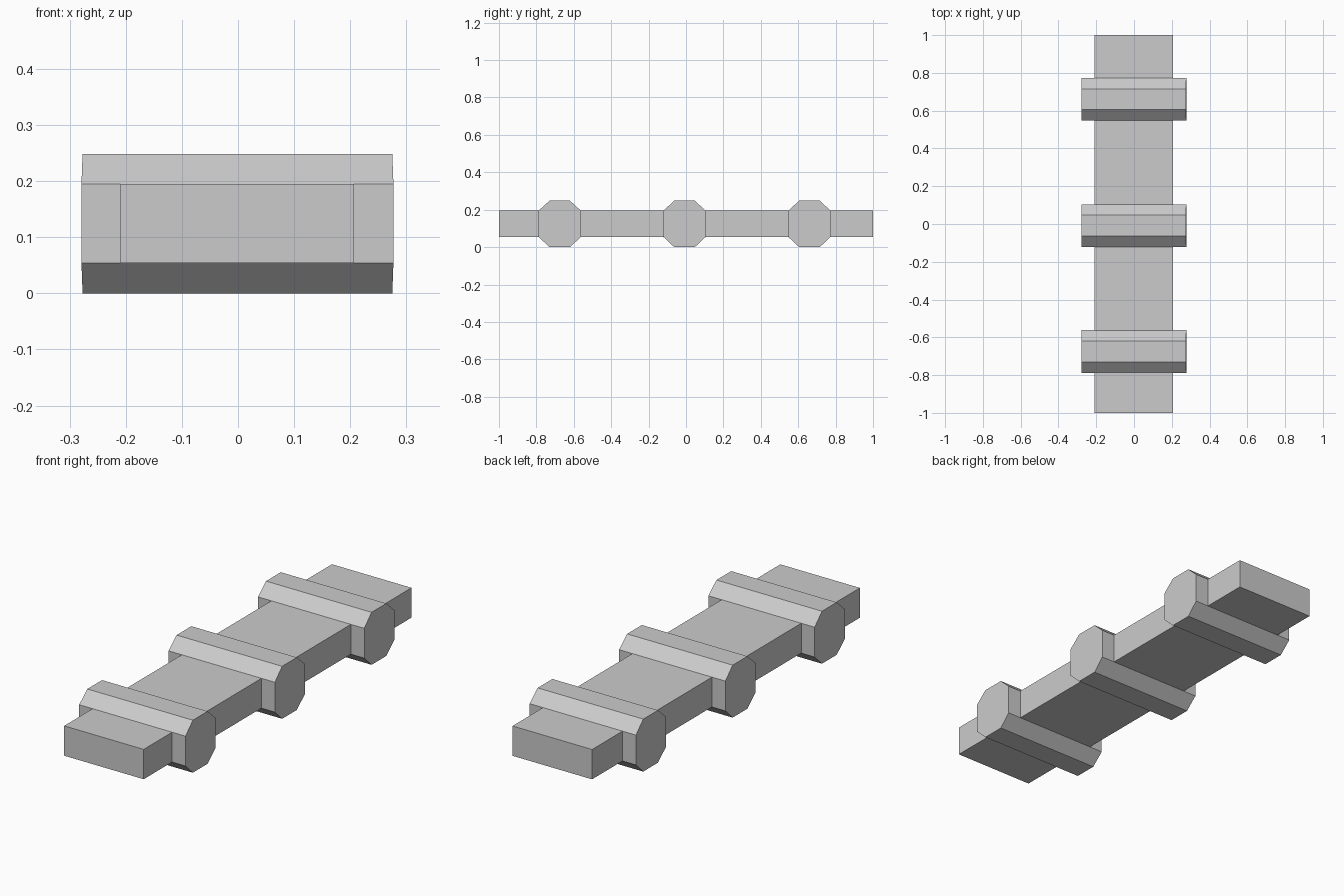
import bpy, bmesh

if "Cube" in bpy.data.objects:
    bpy.data.objects.remove(bpy.data.objects["Cube"])


def add_object(name, bm):
    bmesh.ops.recalc_face_normals(bm, faces=bm.faces)
    mesh = bpy.data.meshes.new(name)
    bm.to_mesh(mesh)
    bm.free()
    obj = bpy.data.objects.new(name, mesh)
    bpy.context.collection.objects.link(obj)


def extruded_profile(name, profile, x_centre, y_centre):
    """Extrude (y, z, half_width) points along x."""
    bm = bmesh.new()
    rings = [[bm.verts.new((x_centre + s * w, y_centre + y, z)) for y, z, w in profile]
             for s in (-1, 1)]
    n = len(profile)
    for ring in rings:
        bm.faces.new(ring)
    for i in range(n):
        j = (i + 1) % n
        bm.faces.new((rings[0][i], rings[0][j], rings[1][j], rings[1][i]))
    add_object(name, bm)


Z_LOW, Z_HIGH, TOP = 0.054, 0.195, 0.248

# Long flat bar
bar = [(-1, Z_LOW, 0.208), (1, Z_LOW, 0.208), (1, Z_HIGH, 0.208), (-1, Z_HIGH, 0.208)]
extruded_profile("bar", bar, -0.001, 0)

# Three octagonal bands, very slightly narrower at top and bottom
side, flat = 0.1125, 0.055
band = [(-flat, 0, 0.276), (flat, 0, 0.276), (side, Z_LOW, 0.278), (side, Z_HIGH, 0.278),
        (flat, TOP, 0.276), (-flat, TOP, 0.276), (-side, Z_HIGH, 0.278), (-side, Z_LOW, 0.278)]
for label, y in (("front", -0.675), ("middle", -0.008), ("back", 0.66)):
    extruded_profile(label + "_band", band, -0.001, y)
